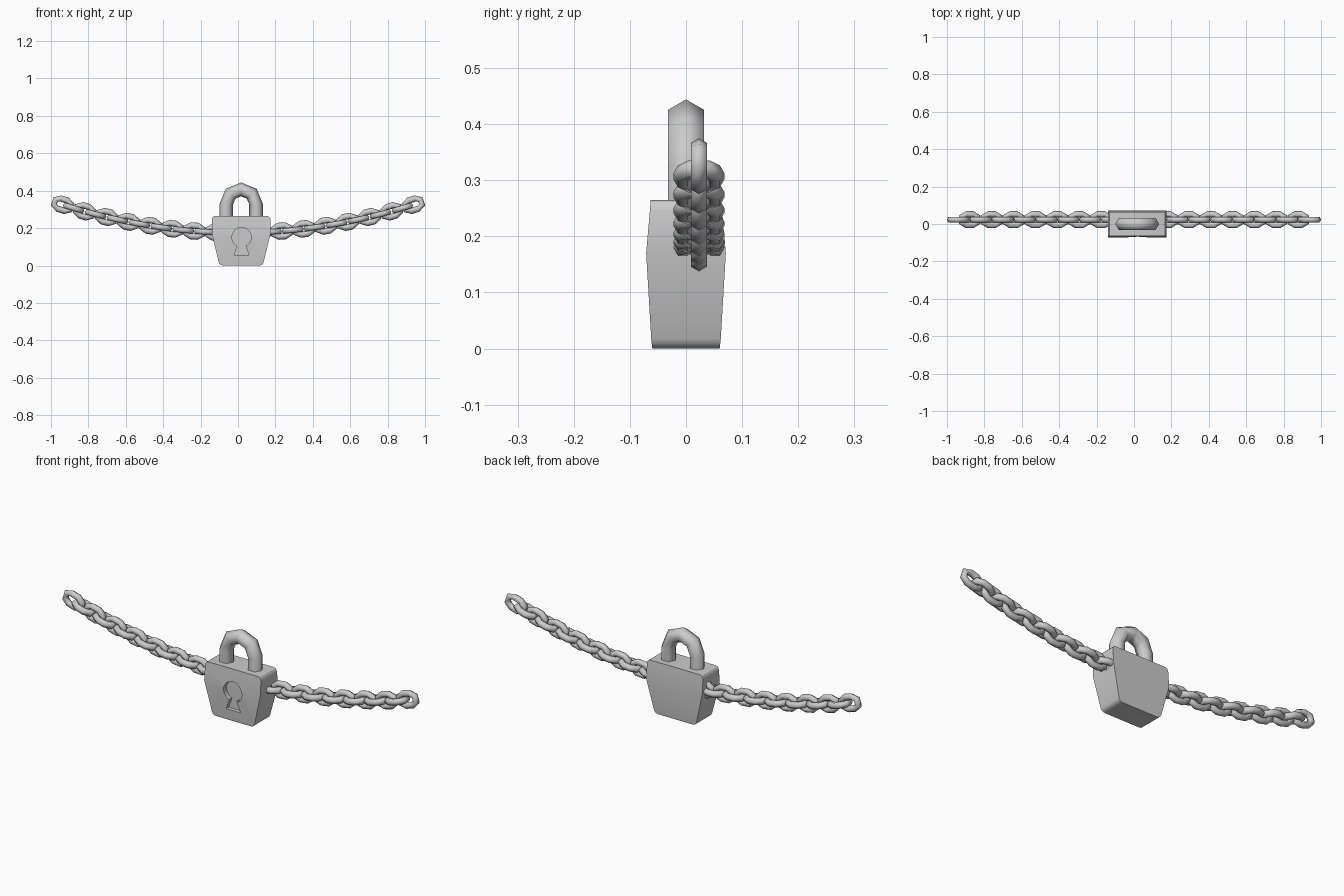
import bpy, bmesh
from math import sin, cos, atan, radians, pi
from mathutils import Matrix, Vector

if "Cube" in bpy.data.objects:
    bpy.data.objects.remove(bpy.data.objects["Cube"])

CX = 0.017  # lock centre in x


def make_object(name, bm, angle=None):
    bmesh.ops.recalc_face_normals(bm, faces=bm.faces)
    mesh = bpy.data.meshes.new(name)
    bm.to_mesh(mesh)
    bm.free()
    ob = bpy.data.objects.new(name, mesh)
    bpy.context.collection.objects.link(ob)
    bpy.ops.object.select_all(action='DESELECT')
    ob.select_set(True)
    bpy.context.view_layer.objects.active = ob
    if angle:
        bpy.ops.object.shade_smooth_by_angle(angle=radians(angle))
    return ob


def loft(bm, rings, closed=False):
    """Skin a list of equal-length rings of points, capping open ends."""
    rows = [[bm.verts.new(p) for p in ring] for ring in rings]
    n = len(rows[0])
    for i in range(len(rows) if closed else len(rows) - 1):
        a, b = rows[i], rows[(i + 1) % len(rows)]
        for k in range(n):
            bm.faces.new((a[k], a[(k + 1) % n], b[(k + 1) % n], b[k]))
    if not closed:
        bm.faces.new(rows[0])
        bm.faces.new(rows[-1])


def hex_ring(x, z, ang, r):
    """Six-sided wire section in the xz plane, one corner facing outward."""
    out = Vector((cos(ang), 0, sin(ang)))
    return [Vector((x, 0, z)) + out * r * cos(k * pi / 3)
            + Vector((0, r * sin(k * pi / 3), 0)) for k in range(6)]


# Lock body: stacked rectangles (z, half width, half depth)
rows = [(0, .098, .060), (.003, .109, .0605), (.009, .116, .061), (.018, .120, .062),
        (.17, .157, .071), (.245, .157, .0645), (.256, .154, .0635),
        (.262, .149, .063), (.265, .140, .063)]
bm = bmesh.new()
loft(bm, [[Vector((CX + sx * hx, sy * hy, z)) for sx, sy in
           ((-1, -1), (1, -1), (1, 1), (-1, 1))] for z, hx, hy in rows])
body = make_object("lock_body", bm)

# Keyhole recess
outline = [(cos(radians(a)) * .052, .152 + sin(radians(a)) * .052)
           for a in range(-64, 245, 22)]
outline += [(-.02, .11), (-.04, .055), (.04, .055), (.02, .11)]
bm = bmesh.new()
loft(bm, [[Vector((CX + .002 + x, y, z)) for x, z in outline] for y in (-.12, -.045)])
cutter = make_object("keyhole_cutter", bm)
cutter.hide_render = True
mod = body.modifiers.new("keyhole", 'BOOLEAN')
mod.object = cutter
mod.solver = 'EXACT'
bpy.ops.object.select_all(action='DESELECT')
body.select_set(True)
bpy.context.view_layer.objects.active = body
bpy.ops.object.modifier_apply(modifier=mod.name)
bpy.data.objects.remove(cutter)
bpy.ops.object.shade_smooth_by_angle(angle=radians(28))

# Shackle: straight legs with a four-segment arch
R, ZA = .080, .327
bm = bmesh.new()
rings = [hex_ring(CX + R, .2, 0, .037)]
rings += [hex_ring(CX + R * cos(a), ZA + R * sin(a), a, .037)
          for a in (i * pi / 4 for i in range(5))]
rings += [hex_ring(CX - R, .2, pi, .037)]
loft(bm, rings)
make_object("shackle", bm, 65)

# Chain: links alternate upright and flat along a sagging curve
bm = bmesh.new()
COUNT, END, SAG = 33, .937, .15
for i in range(COUNT):
    t = -1 + 2 * i / (COUNT - 1)
    rings = []
    for side, start in ((1, -90), (-1, 90)):
        for k in range(4):
            a = radians(start + 60 * k)
            rings.append(hex_ring(side * .020 + .029 * cos(a), .029 * sin(a), a, .0165))
    m = (Matrix.Translation((t * END, .023, .175 + SAG * t * t))
         @ Matrix.Rotation(-atan(2 * SAG * t / END), 4, 'Y')
         @ Matrix.Rotation(pi / 2 * (i % 2), 4, 'X'))
    loft(bm, [[m @ p for p in ring] for ring in rings], closed=True)
make_object("chain", bm, 65)
